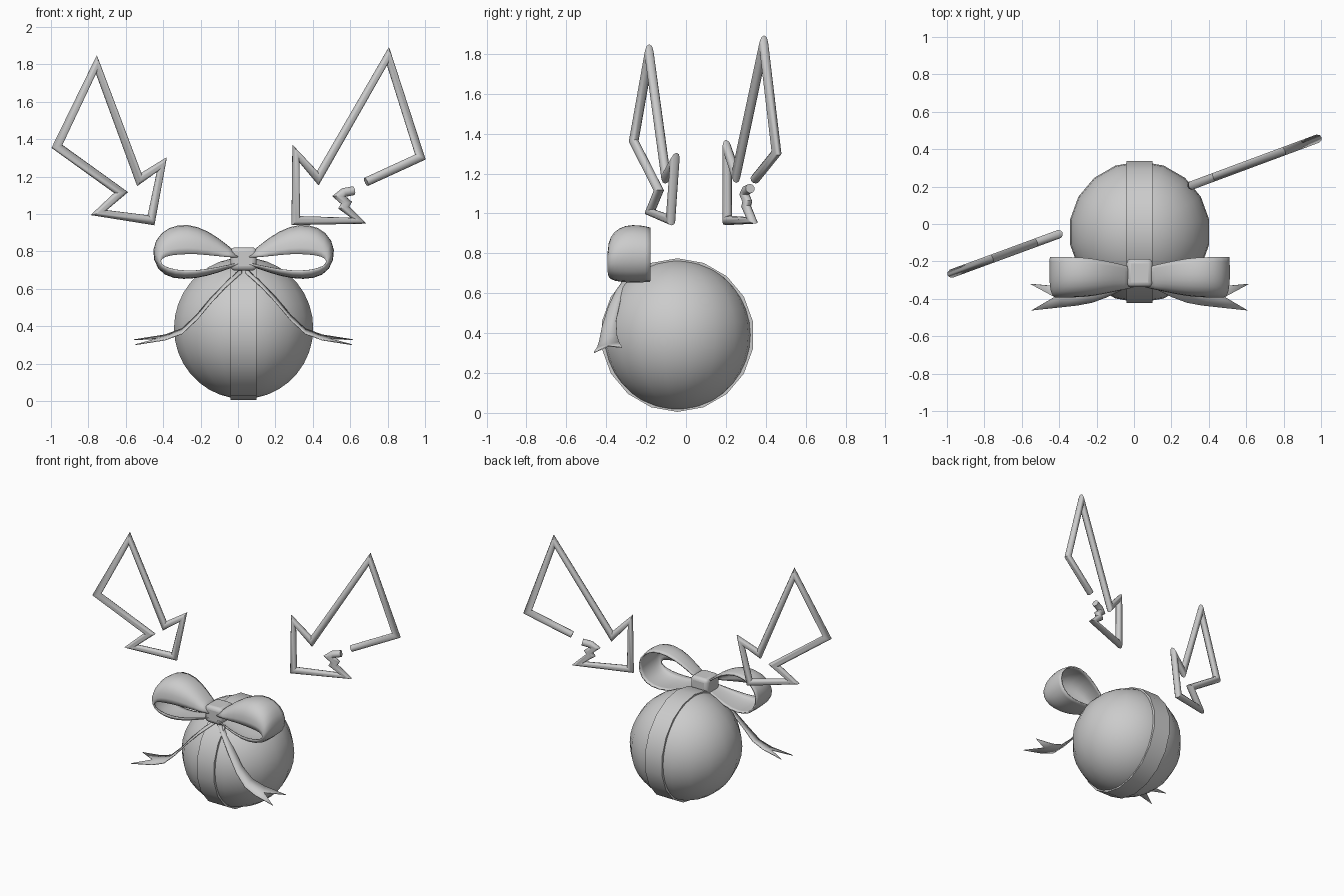
import bpy, bmesh, math
from mathutils import Vector

if "Cube" in bpy.data.objects:
    bpy.data.objects.remove(bpy.data.objects["Cube"])

CX, CY, CZ = 0.03, -0.043, 0.39   # ball centre


def finish(ob, angle=40):
    bpy.ops.object.select_all(action='DESELECT')
    ob.select_set(True)
    bpy.context.view_layer.objects.active = ob
    bpy.ops.object.shade_smooth_by_angle(angle=math.radians(angle))
    return ob


def loft(name, rows, close_rows=False, close_ring=False, caps=False, angle=40, thick=0, sub=0):
    """Skin rows of points into a quad surface."""
    bm = bmesh.new()
    g = [[bm.verts.new(p) for p in r] for r in rows]
    n, m = len(g), len(g[0])
    for i in range(n if close_rows else n - 1):
        for j in range(m if close_ring else m - 1):
            a, b = g[i], g[(i + 1) % n]
            k = (j + 1) % m
            bm.faces.new((a[j], a[k], b[k], b[j]))
    if caps:
        bm.faces.new(g[0])
        bm.faces.new(g[-1])
    bmesh.ops.recalc_face_normals(bm, faces=bm.faces)
    me = bpy.data.meshes.new(name)
    bm.to_mesh(me)
    bm.free()
    ob = bpy.data.objects.new(name, me)
    bpy.context.collection.objects.link(ob)
    finish(ob, angle)
    if sub:
        ob.modifiers.new("sub", 'SUBSURF').levels = sub
        ob.modifiers["sub"].render_levels = sub
    if thick:
        sol = ob.modifiers.new("thick", 'SOLIDIFY')
        sol.thickness, sol.offset = thick, 0
    return ob


def tube(name, pts, plane_y, slope, closed, r=0.024, sides=10):
    """Mitred round tube along an x,z path lying in a slanted upright plane."""
    k = math.hypot(1, slope)
    across = Vector((-slope, 1, 0)) / k
    flat = [Vector((x * k, z)) for x, z in pts]
    rows, n = [], len(flat)
    for i, p in enumerate(flat):
        prev = flat[i - 1] if i or closed else None
        nxt = flat[(i + 1) % n] if i < n - 1 or closed else None
        d1 = (p - prev).normalized() if prev else (nxt - p).normalized()
        d2 = (nxt - p).normalized() if nxt else d1
        n1, n2 = Vector((-d1.y, d1.x)), Vector((-d2.y, d2.x))
        mit = (n1 + n2).normalized()
        mit *= min(1 / max(mit.dot(n1), 0.1), 2.0)
        ring = []
        for j in range(sides):
            a = 2 * math.pi * j / sides
            q = p + mit * r * math.cos(a)
            x = q.x / k
            ring.append(Vector((x, plane_y + slope * x, q.y)) + across * r * math.sin(a))
        rows.append(ring)
    return loft(name, rows, close_rows=closed, close_ring=True, caps=not closed, angle=50)


# round ornament ball
bpy.ops.mesh.primitive_uv_sphere_add(segments=18, ring_count=18, radius=0.378, location=(CX, CY, CZ))
ball = bpy.context.object
ball.name = "ball"
finish(ball)

# ribbon band wrapped around the ball
band = []
for i in range(18):
    a = math.radians(20 * i + 90)
    band.append([(CX + s * 0.069, CY + r * math.cos(a), CZ + r * math.sin(a))
                 for s, r in ((-1, 0.35), (-1, 0.385), (1, 0.385), (1, 0.35))])
loft("ribbon_band", band, close_rows=True, close_ring=True)

# bow knot
bpy.ops.mesh.primitive_cube_add(size=1, location=(CX, -0.262, 0.76))
knot = bpy.context.object
knot.name = "bow_knot"
knot.scale = (0.14, 0.15, 0.125)
bpy.ops.object.transform_apply(location=False, rotation=False, scale=True)
bv = knot.modifiers.new("bevel", 'BEVEL')
bv.width, bv.segments = 0.025, 3
finish(knot)

# bow loops: wide outline behind, curling in to a small front opening
wide = [(.03, .78), (.14, .875), (.25, .935), (.35, .943), (.44, .905), (.492, .81),
        (.46, .70), (.38, .657), (.26, .657), (.14, .69), (.03, .73)]
small = [(.03, .765), (.14, .775), (.25, .788), (.35, .785), (.42, .775), (.45, .75),
         (.43, .72), (.36, .70), (.26, .695), (.14, .715), (.03, .74)]
curl = [(1, .08), (.5, 0), (-.2, 0), (-.75, .2), (-1, .55), (-1, 1)]
for s, side in ((-1, "left"), (1, "right")):
    rows = []
    for w, t in curl:
        row = []
        for (d0, z0), (d1, z1) in zip(wide, small):
            half = 0.045 + 0.06 * min(1, d0 / 0.28)
            row.append((CX + s * (d0 + (d1 - d0) * t), -0.283 + w * half, z0 + (z1 - z0) * t))
        rows.append(row)
    loft("bow_loop_" + side, rows, angle=80, thick=0.01, sub=1)

    # ribbon tail: x offset, z, back y, middle y, front y
    tail = [(.01, .70, -.28, -.29, -.30), (.10, .62, -.305, -.335, -.355), (.17, .545, -.33, -.36, -.39),
            (.25, .45, -.35, -.38, -.42), (.33, .375, -.345, -.39, -.435), (.42, .342, -.335, -.39, -.445)]
    rows = [[(CX + s * d, b, z + .012), (CX + s * d, m, z), (CX + s * d, f, z - .015)]
            for d, z, b, m, f in tail]
    rows.append([(CX + s * .585, -.32, .328), (CX + s * .455, -.39, .335), (CX + s * .578, -.462, .302)])
    loft("bow_tail_" + side, rows, angle=60, thick=0.005)

# bent wire antlers
left = [(-.757, 1.80), (-.968, 1.362), (-.625, 1.115), (-.745, 1.008), (-.465, .967), (-.407, 1.265), (-.528, 1.185)]
tube("left_antler", left, 0.093, 0.367, True)
right = [(.685, 1.172), (.975, 1.305), (.802, 1.845), (.427, 1.192), (.309, 1.325), (.309, .965),
         (.645, .965), (.565, 1.035), (.58, 1.06), (.54, 1.095), (.565, 1.115), (.618, 1.125)]
tube("right_antler", right, 0.092, 0.371, False)
